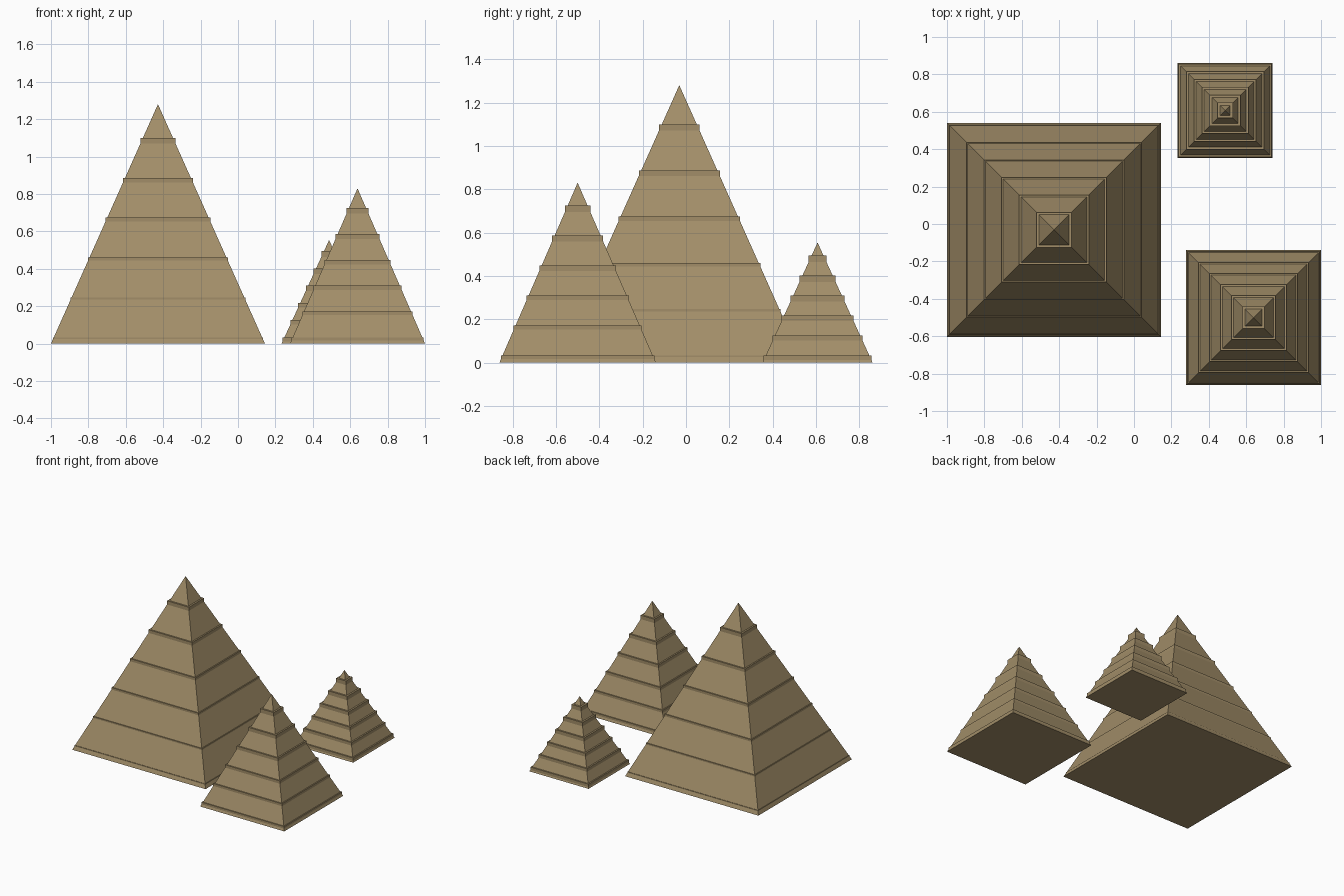
import bpy
from math import pi, sqrt

if "Cube" in bpy.data.objects:
    bpy.data.objects.remove(bpy.data.objects["Cube"])

stone = bpy.data.materials.new("sandstone")
stone.diffuse_color = (0.36, 0.27, 0.14, 1)
stone.use_nodes = True
stone.node_tree.nodes["Principled BSDF"].inputs["Base Color"].default_value = stone.diffuse_color

LEVELS = 6       # stone courses per pyramid
THICK = 0.033    # thickness of each course ledge
INSET = 0.98     # ledge width relative to the pyramid at its level


def pyramid(name, x, y, half, height):
    # four-sided body
    bpy.ops.mesh.primitive_cone_add(vertices=4, radius1=half * sqrt(2), radius2=0,
                                    depth=height, location=(x, y, height / 2),
                                    rotation=(0, 0, pi / 4))
    body = bpy.context.object
    body.name = name + "_body"
    body.data.materials.append(stone)

    # square ledges that poke slightly out of the slopes
    for i in range(LEVELS):
        t = i / LEVELS
        width = 2 * half * (1 - t) * INSET
        bpy.ops.mesh.primitive_cube_add(size=1, location=(x, y, t * height + THICK / 2))
        ledge = bpy.context.object
        ledge.name = f"{name}_ledge_{i + 1}"
        ledge.scale = (width, width, THICK)
        ledge.data.materials.append(stone)


pyramid("large_pyramid", -0.428, -0.031, 0.572, 1.28)
pyramid("medium_pyramid", 0.639, -0.50, 0.361, 0.83)
pyramid("small_pyramid", 0.487, 0.607, 0.254, 0.554)
